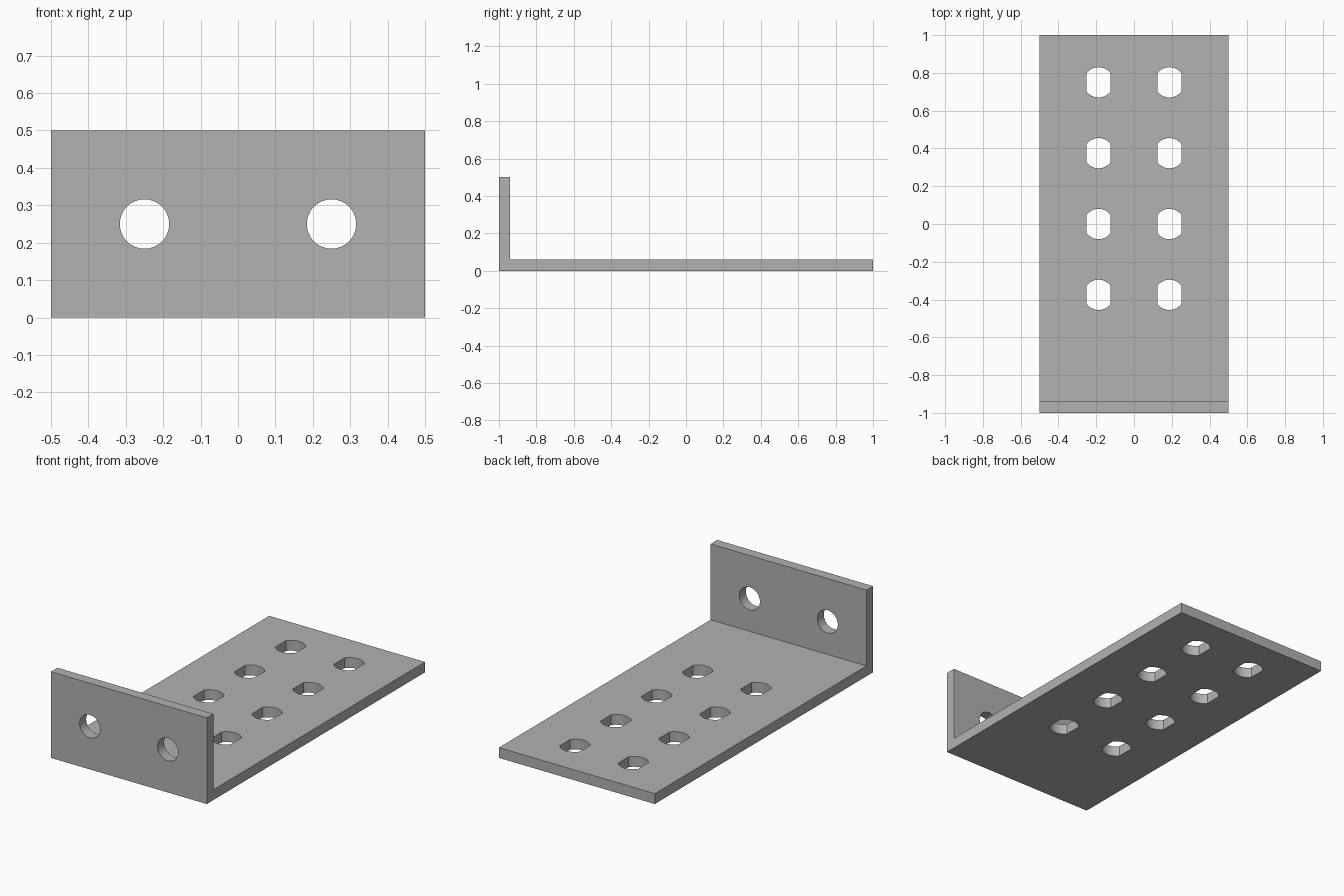
import bpy, bmesh, math
from mathutils import Matrix, Vector

cube = bpy.data.objects.get("Cube")
if cube:
    bpy.data.objects.remove(cube, do_unlink=True)

WIDTH, LENGTH, HEIGHT, THICK = 1.0, 2.0, 0.5, 0.06

grey = bpy.data.materials.new("plain grey")
grey.use_nodes = True
colour = (0.445, 0.445, 0.445, 1)
grey.diffuse_color = colour
grey.node_tree.nodes["Principled BSDF"].inputs["Base Color"].default_value = colour


def add_prism(bm, outline, matrix, depth):
    """Extrude a flat outline by depth along its local z, then place it."""
    face = bm.faces.new([bm.verts.new((x, y, 0)) for x, y in outline])
    result = bmesh.ops.extrude_face_region(bm, geom=[face])
    top = [v for v in result["geom"] if isinstance(v, bmesh.types.BMVert)]
    bmesh.ops.translate(bm, vec=Vector((0, 0, depth)), verts=top)
    bmesh.ops.transform(bm, matrix=matrix, verts=list(face.verts) + top)


def make_object(name, bm):
    bmesh.ops.recalc_face_normals(bm, faces=bm.faces)
    mesh = bpy.data.meshes.new(name)
    bm.to_mesh(mesh)
    bm.free()
    mesh.materials.append(grey)
    obj = bpy.data.objects.new(name, mesh)
    bpy.context.collection.objects.link(obj)
    return obj


def arc(radius, start, end, steps):
    angles = [start + (end - start) * i / steps for i in range(steps + 1)]
    return [(radius * math.cos(a), radius * math.sin(a)) for a in angles]


# L-shaped bracket: long base with an upright front flange
front, back = -LENGTH / 2, LENGTH / 2
profile = [(front, 0), (back, 0), (back, THICK),
           (front + THICK, THICK), (front + THICK, HEIGHT), (front, HEIGHT)]
bm = bmesh.new()
yz_to_world = Matrix(((0, 0, 1, -WIDTH / 2), (1, 0, 0, 0), (0, 1, 0, 0), (0, 0, 0, 1)))
add_prism(bm, profile, yz_to_world, WIDTH)
bracket = make_object("angle_bracket", bm)

# Flat-sided holes through the base, round holes through the flange
radius, half_width = 0.08, 0.064
corner = math.acos(half_width / radius)
flat_sided = (arc(radius, corner, math.pi - corner, 16)
              + arc(radius, math.pi + corner, 2 * math.pi - corner, 16))
circle = arc(0.066, 0, 2 * math.pi, 48)[:-1]
bm = bmesh.new()
for side in (-1, 1):
    for row in range(4):
        place = Matrix.Translation((side * 0.1875, 0.75 - row * 0.375, -THICK))
        add_prism(bm, flat_sided, place, THICK * 3)
    place = Matrix.Translation((side * 0.25, front + THICK * 2, HEIGHT / 2))
    add_prism(bm, circle, place @ Matrix.Rotation(math.pi / 2, 4, "X"), THICK * 3)
cutter = make_object("hole_cutter", bm)
cutter.hide_render = True

# Cut the holes and remove the helper
cut = bracket.modifiers.new("holes", "BOOLEAN")
cut.operation = "DIFFERENCE"
cut.solver = "EXACT"
cut.object = cutter
bpy.ops.object.select_all(action="DESELECT")
bpy.context.view_layer.objects.active = bracket
bracket.select_set(True)
bpy.ops.object.modifier_apply(modifier=cut.name)
bpy.data.objects.remove(cutter, do_unlink=True)
bpy.ops.object.shade_smooth_by_angle(angle=math.radians(30))
